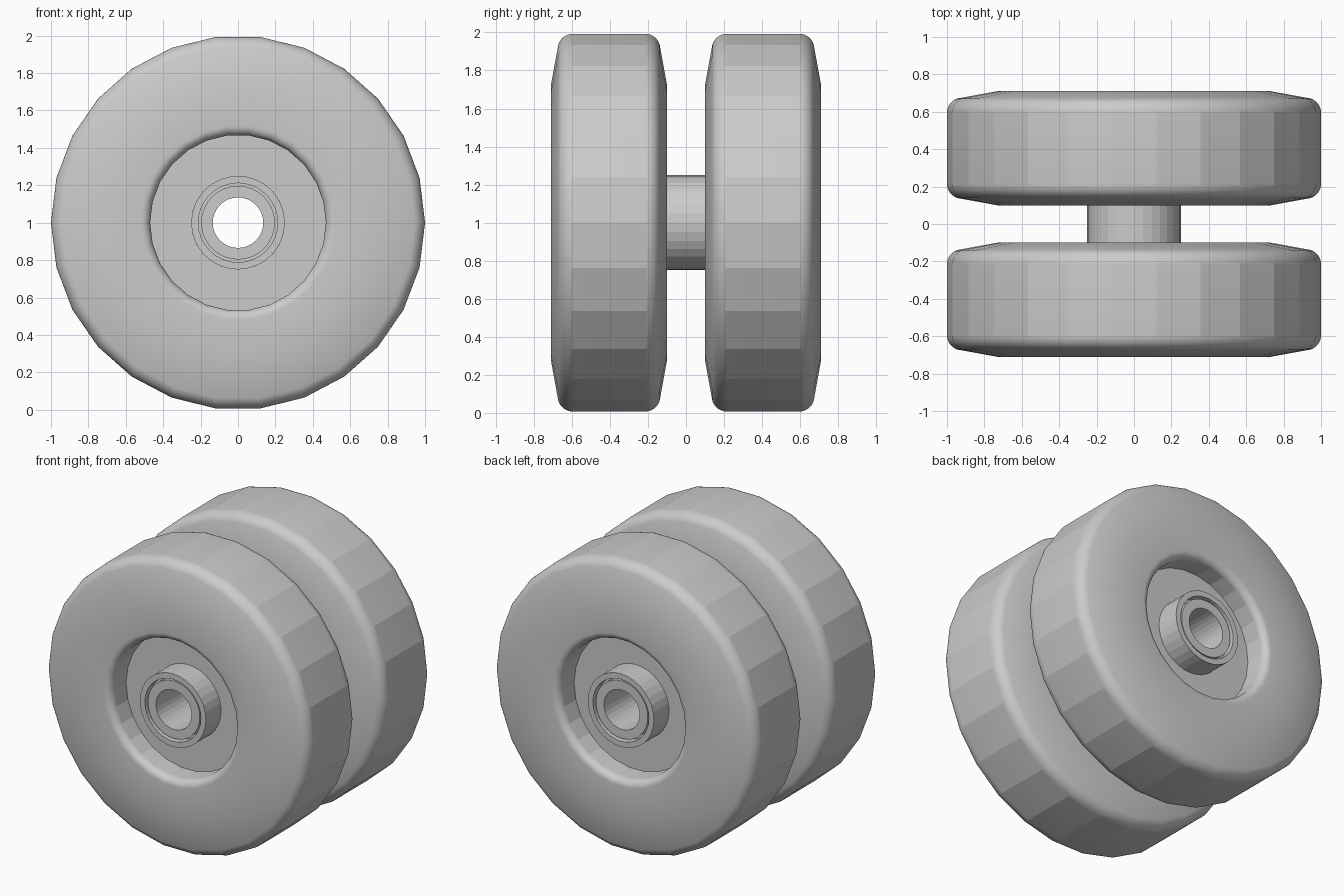
import bpy, bmesh
from math import sin, cos, pi, radians

if "Cube" in bpy.data.objects:
    bpy.data.objects.remove(bpy.data.objects["Cube"])


def lathe(name, profile, sides, angle):
    """Revolve a closed (radius, y) profile about the horizontal axle line at z = 1."""
    bm = bmesh.new()
    rings = []
    for i in range(sides):
        a = 2 * pi * i / sides
        rings.append([bm.verts.new((r * cos(a), y, 1 + r * sin(a))) for r, y in profile])
    n = len(profile)
    for i in range(sides):
        a, b = rings[i], rings[(i + 1) % sides]
        for j in range(n):
            k = (j + 1) % n
            bm.faces.new((a[j], a[k], b[k], b[j]))
    bmesh.ops.recalc_face_normals(bm, faces=bm.faces)
    me = bpy.data.meshes.new(name)
    bm.to_mesh(me)
    bm.free()
    me.shade_smooth()
    me.set_sharp_from_angle(angle=radians(angle))
    ob = bpy.data.objects.new(name, me)
    bpy.context.collection.objects.link(ob)
    return ob


def arc(r, y, rad, start, end, steps):
    """Rounded corner; angle 0 points outward in radius, 90 points along y."""
    pts = []
    for i in range(steps + 1):
        a = radians(start + (end - start) * i / steps)
        pts.append((r + rad * cos(a), y + rad * sin(a)))
    return pts


# half of the tyre section, from the tread middle to the recess wall
half = arc(0.92, 0.19, 0.08, 0, 72, 7) + [(0.73, 0.305)]
half += arc(0.52, 0.255, 0.05, 90, 180, 7)
section = half + [(r, -y) for r, y in reversed(half)]

for side, label in ((-1, "front"), (1, "back")):
    c = side * 0.405
    # faceted tyre with rounded shoulders and recess lips
    lathe(label + "_tyre", [(r, c + y) for r, y in section], 26, 13.5)
    # recessed wheel disc
    lathe(label + "_disc", [(0.47, c - 0.135), (0.47, c + 0.135),
                            (0.25, c + 0.135), (0.25, c - 0.135)], 26, 30)

# hub tube joining both wheels
lathe("hub_tube", [(0.25, -0.705), (0.25, 0.705), (0.212, 0.705), (0.212, 0.65),
                   (0.197, 0.65), (0.197, -0.65), (0.212, -0.65), (0.212, -0.705)], 32, 10)
# hollow axle sleeve inside the hub
lathe("axle_sleeve", [(0.197, -0.695), (0.197, 0.695), (0.135, 0.695), (0.135, -0.695)], 32, 10)
